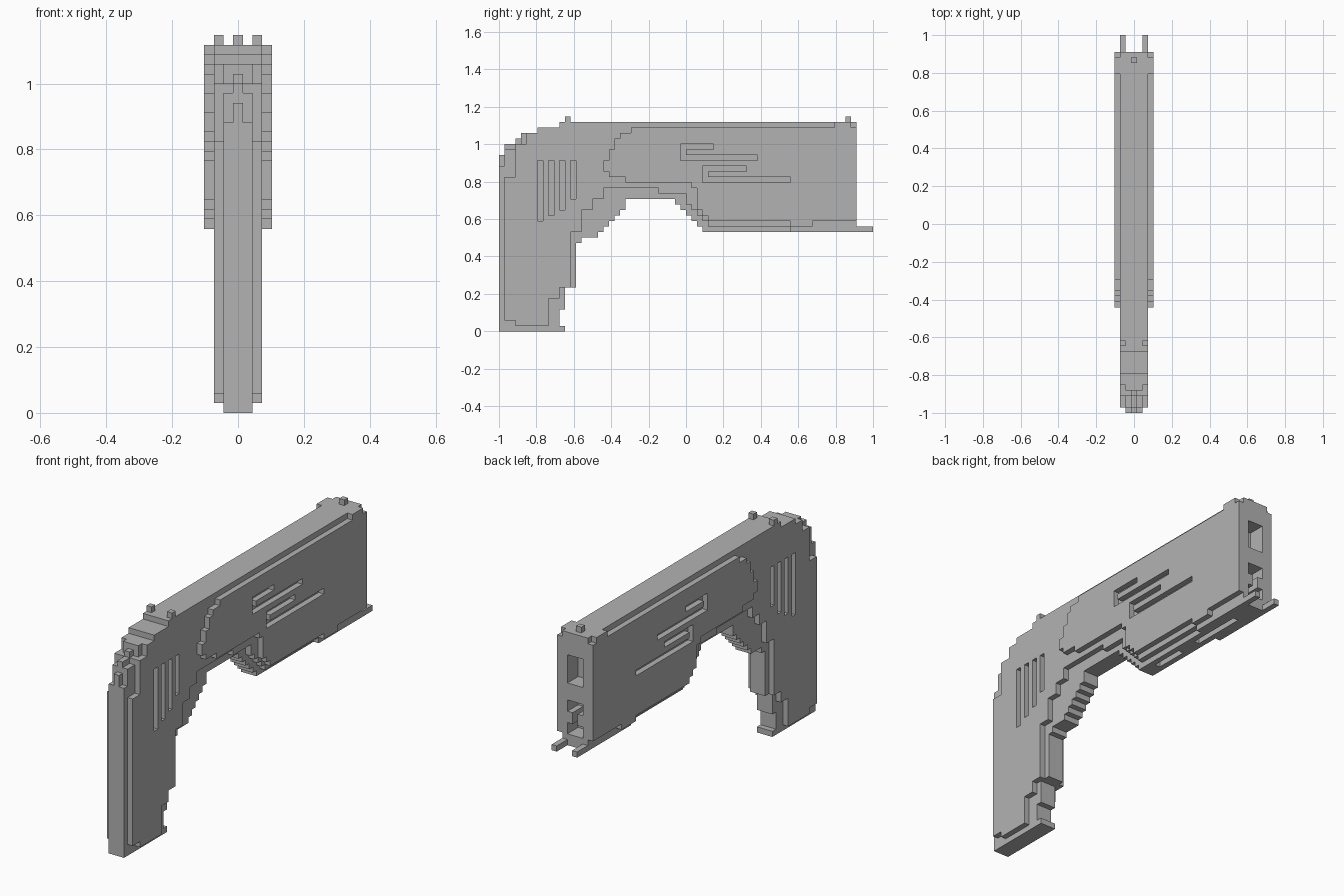
import bpy
import bmesh
from mathutils import Vector

cube = bpy.data.objects.get("Cube")
if cube:
    bpy.data.objects.remove(cube, do_unlink=True)

UNIT = 2 / 68          # edge of one block
LENGTH = 65            # main body length in blocks

grey = bpy.data.materials.new("plain_grey")
grey.use_nodes = True
colour = (0.45, 0.45, 0.45, 1)
grey.diffuse_color = colour
grey.node_tree.nodes["Principled BSDF"].inputs["Base Color"].default_value = colour


def box(xs, ys, zs):
    """Blocks filling half-open ranges."""
    return {(x, y, z) for x in range(*xs) for y in range(*ys) for z in range(*zs)}


def height_at(steps, y):
    return [h for start, h in steps if start <= y][-1]


def slab(xs, bottom, top):
    """Stepped side profile, extruded across xs."""
    blocks = set()
    for y in range(bottom[0][0], LENGTH):
        blocks |= box(xs, (y, y + 1), (height_at(bottom, y), height_at(top, y)))
    return blocks


def mirrored(blocks):
    return {(-x, y, z) for x, y, z in blocks}


# Central core with the grip and the stepped underside
core = slab(
    (-1, 2),
    [(0, 0), (11, 4), (12, 8), (14, 16), (15, 17), (18, 18), (19, 19), (20, 20),
     (21, 21), (22, 22), (23, 24), (32, 23), (33, 22), (34, 21), (35, 20),
     (36, 19), (37, 18)],
    [(0, 30), (1, 33), (3, 34), (4, 36), (7, 37), (11, 38)])
core |= box((-1, 2), (11, 12), (0, 1))

# Ridge pieces along the front top corner
core |= box((0, 1), (0, 1), (30, 32))
core |= box((0, 1), (1, 3), (33, 34))
core |= box((0, 1), (3, 4), (34, 35))

# Openings in the rear face, the lower one narrowed by teeth
core -= box((-1, 2), (LENGTH - 3, LENGTH), (29, 34))
core -= box((-1, 2), (LENGTH - 3, LENGTH), (20, 26))
for x in (-1, 1):
    core |= box((x, x + 1), (LENGTH - 3, LENGTH), (22, 24))

# Slots under the body
for ys in ((40, 46), (50, 60)):
    core -= box((0, 1), ys, (18, 19))

# Middle plate with upright vents
middle = slab(
    (2, 3),
    [(1, 2), (3, 1), (9, 6), (11, 8), (13, 18), (15, 22), (17, 24), (19, 26),
     (29, 25), (34, 23), (35, 22), (36, 21), (37, 20), (38, 19), (53, 18)],
    [(1, 28), (3, 34), (5, 36), (7, 37), (11, 38)])
for y, low in ((7, 20), (9, 21), (11, 22), (13, 24)):
    middle -= box((2, 3), (y, y + 1), (low, 31))

# Outer cover with a bevelled rear corner
outer = slab(
    (3, 4),
    [(19, 29), (20, 28), (23, 27), (35, 26), (36, 22), (37, 21), (38, 20),
     (53, 19), (57, 20)],
    [(19, 31), (20, 33), (21, 35), (22, 36), (24, 37), (61, 38)])
outer -= box((3, 4), (LENGTH - 1, LENGTH), (37, 38))

# Hooked grooves in the cover
for y, z, upper, lower in ((33, 31, 6, 14), (37, 27, 8, 16)):
    outer -= box((3, 4), (y, y + upper), (z + 2, z + 3))
    outer -= box((3, 4), (y, y + 1), (z, z + 3))
    outer -= box((3, 4), (y, y + lower), (z, z + 1))

# Sights and rear prongs
front_sight = box((2, 3), (12, 13), (38, 39))
rear_sight = box((0, 1), (63, 64), (38, 39))
prong = box((2, 3), (LENGTH, LENGTH + 3), (18, 19))

parts = {"core_and_grip": core, "rear_sight": rear_sight}
for name, blocks in (("middle_plate", middle), ("outer_cover", outer),
                     ("front_sight", front_sight), ("rear_prong", prong)):
    parts["left_" + name] = blocks
    parts["right_" + name] = mirrored(blocks)

solid = set().union(*parts.values())


def build(name, blocks):
    """Skin the exposed sides of the blocks and merge flat areas."""
    bm = bmesh.new()
    verts = {}

    def corner(p):
        key = tuple(round(c * 2) for c in p)
        if key not in verts:
            verts[key] = bm.verts.new((p.x * UNIT, (p.y - 34) * UNIT, p.z * UNIT))
        return verts[key]

    for block in sorted(blocks):
        centre = Vector(block) + Vector((0, 0.5, 0.5))
        for axis in range(3):
            for sign in (-1, 1):
                normal = Vector((0, 0, 0))
                normal[axis] = sign
                if tuple(int(b + n) for b, n in zip(block, normal)) in solid:
                    continue
                u = Vector((0, 0, 0))
                u[(axis + 1) % 3] = 0.5
                v = normal.cross(u)
                mid = centre + normal / 2
                bm.faces.new([corner(mid + a * u + b * v)
                              for a, b in ((-1, -1), (1, -1), (1, 1), (-1, 1))])
    bmesh.ops.dissolve_limit(bm, angle_limit=0.01, verts=bm.verts, edges=bm.edges)
    mesh = bpy.data.meshes.new(name)
    bm.to_mesh(mesh)
    bm.free()
    mesh.materials.append(grey)
    bpy.context.collection.objects.link(bpy.data.objects.new(name, mesh))


for part_name, part_blocks in parts.items():
    build(part_name, part_blocks)
